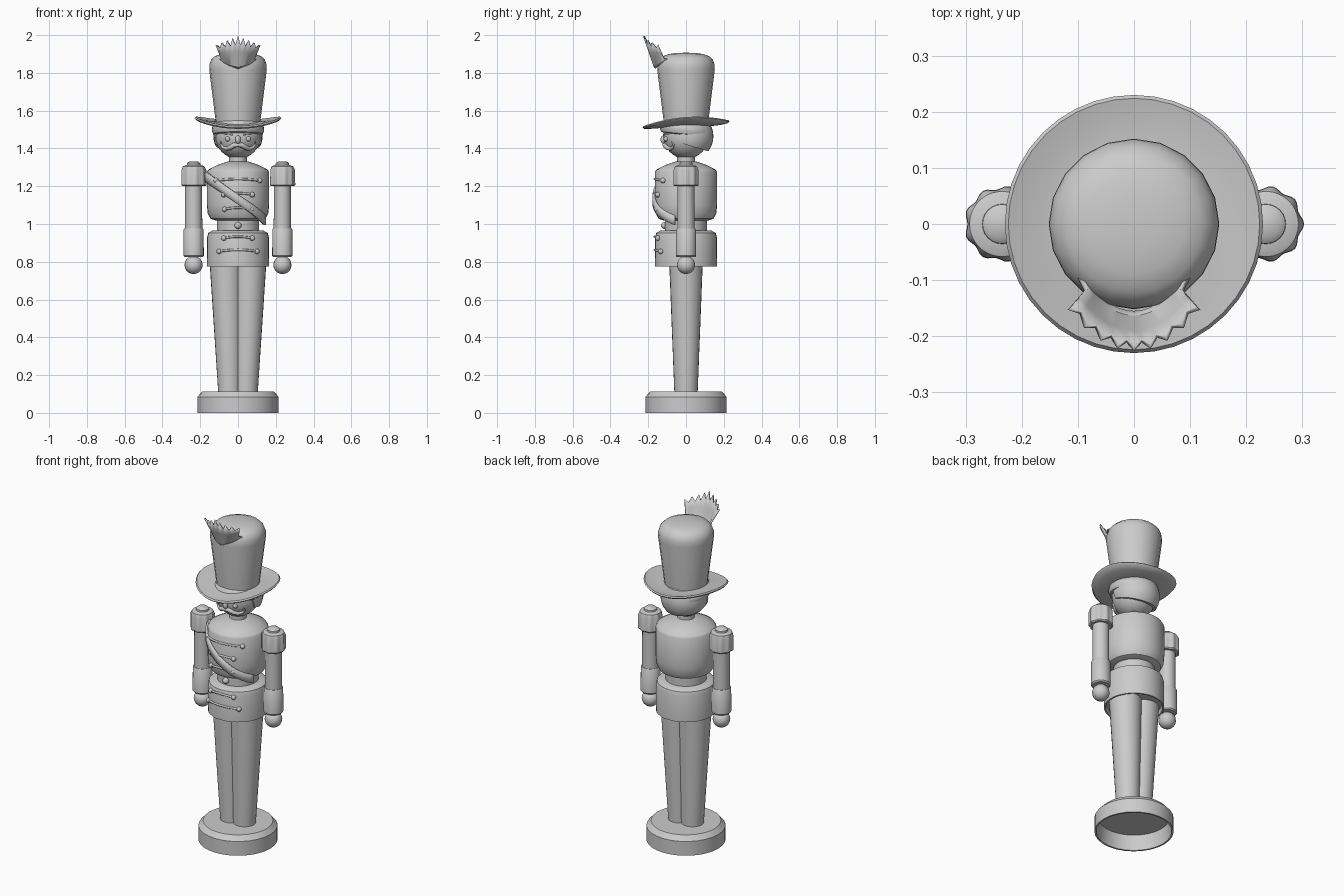
import bpy, bmesh, math
from mathutils import Vector

cube = bpy.data.objects.get("Cube")
if cube:
    bpy.data.objects.remove(cube)

grey = bpy.data.materials.new("plain_grey")
grey.use_nodes = True
TONE = (0.6, 0.6, 0.6, 1)
grey.diffuse_color = TONE
grey.node_tree.nodes["Principled BSDF"].inputs["Base Color"].default_value = TONE


def finish(name, bm, angle=35):
    bmesh.ops.recalc_face_normals(bm, faces=bm.faces)
    mesh = bpy.data.meshes.new(name)
    bm.to_mesh(mesh)
    bm.free()
    mesh.materials.append(grey)
    ob = bpy.data.objects.new(name, mesh)
    bpy.context.collection.objects.link(ob)
    bpy.ops.object.select_all(action='DESELECT')
    ob.select_set(True)
    bpy.context.view_layer.objects.active = ob
    bpy.ops.object.shade_smooth_by_angle(angle=math.radians(angle))
    return ob


def lathe(name, profile, x=0, y=0, seg=32, shape=None):
    """Turn (radius, height) points round z; shape(co) may bend the result."""
    bm = bmesh.new()
    rings = []
    for r, z in profile:
        n = 1 if r == 0 else seg
        ring = []
        for i in range(n):
            a = math.tau * i / seg
            co = Vector((r * math.cos(a), r * math.sin(a), z))
            if shape:
                co = shape(co)
            ring.append(bm.verts.new(co + Vector((x, y, 0))))
        rings.append(ring)
    for lo, hi in zip(rings, rings[1:]):
        for i in range(seg):
            j = (i + 1) % seg
            quad = [lo[i % len(lo)], lo[j % len(lo)], hi[j % len(hi)], hi[i % len(hi)]]
            bm.faces.new(list(dict.fromkeys(quad)))
    return finish(name, bm)


def ball(name, loc, r, scale=(1, 1, 1), seg=20):
    bm = bmesh.new()
    bmesh.ops.create_uvsphere(bm, u_segments=seg, v_segments=seg // 2, radius=r)
    bmesh.ops.scale(bm, vec=scale, verts=bm.verts)
    bmesh.ops.translate(bm, vec=loc, verts=bm.verts)
    return finish(name, bm, 60)


def tube(name, points, r, taper=None):
    curve = bpy.data.curves.new(name, 'CURVE')
    curve.dimensions = '3D'
    curve.bevel_depth = r
    curve.bevel_resolution = 2
    curve.use_fill_caps = True
    spline = curve.splines.new('POLY')
    spline.points.add(len(points) - 1)
    for i, (p, q) in enumerate(zip(spline.points, points)):
        p.co = (*q, 1)
        p.radius = taper[i] if taper else 1
    tmp = bpy.data.objects.new(name + "_path", curve)
    bpy.context.collection.objects.link(tmp)
    bpy.context.view_layer.update()
    bm = bmesh.new()
    mesh = bpy.data.meshes.new_from_object(tmp.evaluated_get(bpy.context.evaluated_depsgraph_get()))
    bm.from_mesh(mesh)
    bpy.data.objects.remove(tmp)
    bpy.data.meshes.remove(mesh)
    return finish(name, bm, 50)


def sheet(name, rows, thickness, angle=35):
    bm = bmesh.new()
    grid = [[bm.verts.new(p) for p in row] for row in rows]
    for a, b in zip(grid, grid[1:]):
        for i in range(len(a) - 1):
            bm.faces.new((a[i], a[i + 1], b[i + 1], b[i]))
    ob = finish(name, bm, angle)
    mod = ob.modifiers.new("Thickness", 'SOLIDIFY')
    mod.thickness = thickness
    mod.offset = 0
    return ob


# Hollow stand
lathe("base", [(0, .09), (.195, .09), (.205, 0), (.215, 0), (.215, .085),
               (.19, .113), (0, .113)], seg=28)

# Legs, overlapping at the middle and leaning inwards
for side, s in (("left", 1), ("right", -1)):
    def lean(co, s=s):
        return co + Vector((s * (.043 + .018 * (co.z - .11) / .67), 0, 0))
    lathe(side + "_leg", [(0, .09), (.061, .09), (.062, .115), (.089, .8), (0, .8)],
          seg=24, shape=lean)

# Torso
lathe("coat_skirt", [(0, .8), (.15, .8), (.155, .775), (.163, .775), (.164, .93),
                     (.157, .953), (.135, .965), (0, .968)])
lathe("waist", [(.112, .95), (.112, 1.04)])
lathe("chest", [(0, 1.018), (.115, 1.018), (.145, 1.028), (.16, 1.055), (.165, 1.1),
                (.165, 1.275), (.157, 1.288), (.11, 1.312), (.05, 1.332), (0, 1.332)])
lathe("neck", [(.047, 1.32), (.047, 1.38)], seg=24)
ball("waist_button", (0, -.115, .992), .018)


def on_body(x, z, r):
    return (x, -math.sqrt(r * r - x * x), z)


# Diagonal sash across the front of the chest
rows = []
for off in (-.026, 0, .026):
    row = []
    for i in range(21):
        a = math.radians(-88 + 156 * i / 20)
        z = 1.25 - .23 * (math.sin(a) + 1) / 1.93
        r = .17 - max(0, 1.08 - z) * .3
        row.append((r * math.sin(a), -r * math.cos(a), z + off))
    rows.append(row)
sheet("sash", rows, .014)

# Braid bars with a button at each end
for n, (z, half) in enumerate([(1.23, .115), (1.155, .075), (1.078, .072),
                               (.925, .075), (.855, .1)]):
    xs = [half * (i / 6 - 1) for i in range(13)]
    tube(f"braid_{n}", [on_body(x, z + .008 * (1 - (x / half) ** 2), .166) for x in xs], .006)
    for side, s in (("left", 1), ("right", -1)):
        ball(f"{side}_braid_button_{n}", on_body(s * half, z, .167), .014, seg=12)


# Arms with fringed shoulder pieces
def fringe(co):
    a = math.atan2(co.y, co.x)
    k = 1 + .05 * math.cos(9 * a) * (1 if co.z < 1.295 else 0)
    return Vector((co.x * k, co.y * k, co.z))


for side, s in (("left", 1), ("right", -1)):
    x = s * .235
    lathe(side + "_arm", [(.046, .96), (.045, 1.22)], x, seg=24)
    lathe(side + "_cuff", [(0, .825), (.048, .825), (.054, .832), (.053, .97),
                           (.049, .976), (0, .976)], x, seg=24)
    ball(side + "_hand", (x, 0, .783), .048)
    lathe(side + "_epaulette", [(0, 1.2), (.06, 1.2), (.065, 1.206), (.064, 1.285),
                                (.058, 1.305), (.04, 1.312), (0, 1.312)], x, seg=54, shape=fringe)
    lathe(side + "_shoulder_knob", [(.036, 1.305), (.035, 1.322), (.025, 1.33), (0, 1.332)],
          x, seg=24)

# Head and face
HEAD_Z, HEAD_R = 1.465, .12
ball("head", (0, 0, HEAD_Z), HEAD_R, seg=32)


def on_face(x, z, lift=0):
    return (x, -math.sqrt(HEAD_R ** 2 - x * x - (z - HEAD_Z) ** 2) - lift, z)


ball("nose", on_face(0, 1.447), .016, (.9, 1, 1.4))
for side, s in (("left", 1), ("right", -1)):
    ball(side + "_eye", on_face(s * .055, 1.45), .013, seg=16)
    tube(side + "_eyebrow", [on_face(s * x, z, .002) for x, z in
                             [(.03, 1.472), (.05, 1.482), (.075, 1.475)]], .006, (.7, 1, .4))
    tube(side + "_moustache", [on_face(s * x, z, .004) for x, z in
                               [(0, 1.418), (.02, 1.418), (.04, 1.405), (.06, 1.398),
                                (.08, 1.405), (.093, 1.422), (.09, 1.434)]],
         .012, (.8, 1.1, 1.1, .9, .65, .45, .25))

# Hair, a shell kept only on the back of the head
bm = bmesh.new()
bmesh.ops.create_uvsphere(bm, u_segments=32, v_segments=20, radius=.13)
bmesh.ops.translate(bm, vec=(0, .015, HEAD_Z), verts=bm.verts)
for point, normal in (((0, -.02, 1.44), (0, -1, -.35)), ((0, .1, 1.39), (0, -.3, -1))):
    cut = bmesh.ops.bisect_plane(bm, geom=bm.verts[:] + bm.edges[:] + bm.faces[:],
                                 plane_co=point, plane_no=normal, clear_outer=True)
    bmesh.ops.holes_fill(bm, edges=[e for e in bm.edges if e.is_boundary], sides=0)
finish("hair", bm)


# Hat: band, bent brim and flaring crown
def slope_back(co):
    return co + Vector((0, 0, -.1 * co.y))


lathe("hat_band", [(.115, 1.47), (.132, 1.476), (.139, 1.495), (.136, 1.515), (.12, 1.535)],
      shape=slope_back)


def bend(co):
    r = co.xy.length / .23
    return co + Vector((0, 0, .034 * (co.x / .23) ** 2 + .016 * co.y / .23 * r
                        + .008 * r ** 4))


lathe("hat_brim", [(0, 1.513), (.1, 1.513), (.15, 1.512), (.19, 1.511), (.222, 1.512),
                   (.23, 1.519), (.224, 1.527), (.19, 1.528), (.15, 1.531), (.1, 1.535),
                   (0, 1.535)], seg=40, shape=bend)
lathe("hat_crown", [(.118, 1.52), (.119, 1.55), (.152, 1.815), (.151, 1.845), (.142, 1.87),
                    (.122, 1.889), (.09, 1.9), (.045, 1.906), (0, 1.907)], seg=20)

# Jagged feather fan at the front of the crown
us = [i / 8 - 1 for i in range(17)]
cup = [Vector((.118 * u, -.158 + .11 * u * u, 1.825 + .045 * abs(u))) for u in us]
root = [Vector((.085 * u, -.167 + .05 * u * u, 1.835 + .04 * u * u)) for u in us]
tips = [Vector((.115 * u, -.222 + .072 * u * u, 1.995 - .048 * abs(u))) for u in us]
edge = [r.lerp(t, 1 if i % 2 == 0 else .74) for i, (r, t) in enumerate(zip(root, tips))]
sheet("plume", [cup, root, [r.lerp(t, .5) for r, t in zip(root, tips)], edge], .01, 30)
